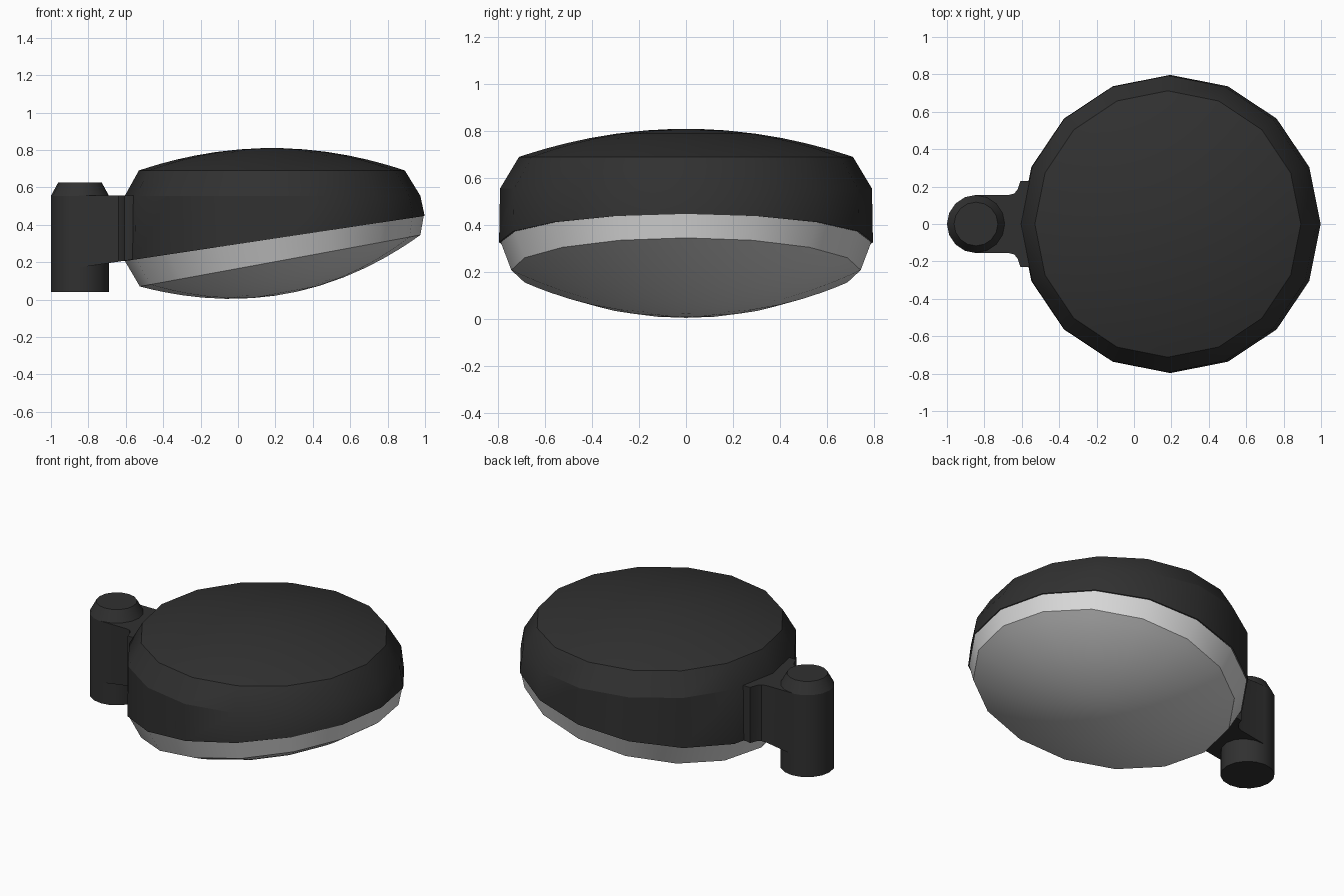
import bpy, bmesh, math

if "Cube" in bpy.data.objects:
    bpy.data.objects.remove(bpy.data.objects["Cube"])

SIDES = 16


def material(name, r, g, b):
    m = bpy.data.materials.new(name)
    m.diffuse_color = (r, g, b, 1)
    m.use_nodes = True
    m.node_tree.nodes["Principled BSDF"].inputs["Base Color"].default_value = m.diffuse_color
    return m


black = material("matte black", 0.03, 0.03, 0.03)
glass = material("pale lens", 0.7, 0.7, 0.7)


def finish(name, bm, mat, angle=28):
    bmesh.ops.recalc_face_normals(bm, faces=bm.faces)
    me = bpy.data.meshes.new(name)
    bm.to_mesh(me)
    bm.free()
    me.materials.append(mat)
    ob = bpy.data.objects.new(name, me)
    bpy.context.collection.objects.link(ob)
    bpy.ops.object.select_all(action='DESELECT')
    ob.select_set(True)
    bpy.context.view_layer.objects.active = ob
    bpy.ops.object.shade_smooth_by_angle(angle=math.radians(angle))
    return ob


def ring(x0, z0, x1, z1, ry, s=1.0, lift=0.0):
    """Possibly tilted loop spanning left (x0,z0) to right (x1,z1)."""
    cx, cz, hx, hz = (x0 + x1) / 2, (z0 + z1) / 2, (x1 - x0) / 2, (z1 - z0) / 2
    n = math.hypot(hx, hz)
    pts = []
    for i in range(SIDES):
        a = 2 * math.pi * i / SIDES
        c = s * math.cos(a)
        pts.append((cx + hx * c - lift * hz / n, s * ry * math.sin(a),
                    cz + hz * c + lift * hx / n))
    return pts


def dome(rim, height):
    """Loops of a shallow cap that rises from the rim."""
    return [ring(*rim, s=s, lift=height * (1 - s * s))
            for s in (0.93, 0.84, 0.72, 0.58, 0.42, 0.24, 0.08)]


def loft(name, loops, mat, cap_start=False):
    bm = bmesh.new()
    rows = [[bm.verts.new(p) for p in l] for l in loops]
    for a, b in zip(rows, rows[1:]):
        for i in range(SIDES):
            j = (i + 1) % SIDES
            bm.faces.new((a[i], a[j], b[j], b[i]))
    bm.faces.new(rows[-1])
    if cap_start:
        bm.faces.new(rows[0])
    return finish(name, bm, mat)


# Upper housing: slanted lower edge, wall, bevel, domed lid
seam = (-0.61, 0.205, 0.998, 0.447, 0.797)
shoulder = (-0.605, 0.555, 0.975, 0.555, 0.793)
lid = (-0.53, 0.69, 0.892, 0.69, 0.712)
loft("housing", [ring(*seam), ring(*shoulder), ring(*lid)] + dome(lid, 0.12), black)

# Lower lens: tilted bevel ring and shallow bowl
lens_top = (-0.605, 0.207, 0.993, 0.447, 0.79)
lens_rim = (-0.525, 0.07, 0.975, 0.345, 0.745)
loft("lens", [ring(*lens_top), ring(*lens_rim)] + dome(lens_rim, -0.18), glass)

# Pivot post with chamfered top
post = [(0.155, 0.04), (0.155, 0.555), (0.117, 0.625)]
loft("pivot_post", [ring(-0.845 - r, z, -0.845 + r, z, r) for r, z in post],
     black, cap_start=True)

# Bracket joining post and housing: flared plan, sloped underside
half = [(-0.85, 0.155), (-0.67, 0.155), (-0.64, 0.163), (-0.622, 0.185),
        (-0.607, 0.23), (-0.55, 0.23), (-0.5, 0.2)]
plan = half + [(x, -y) for x, y in reversed(half)]
bm = bmesh.new()
top = [bm.verts.new((x, y, 0.557)) for x, y in plan]
low = [bm.verts.new((x, y, 0.207 + 0.15 * (x + 0.61))) for x, y in plan]
bm.faces.new(top)
bm.faces.new(low)
for i in range(len(plan)):
    j = (i + 1) % len(plan)
    bm.faces.new((top[i], top[j], low[j], low[i]))
finish("bracket", bm, black, 32)
